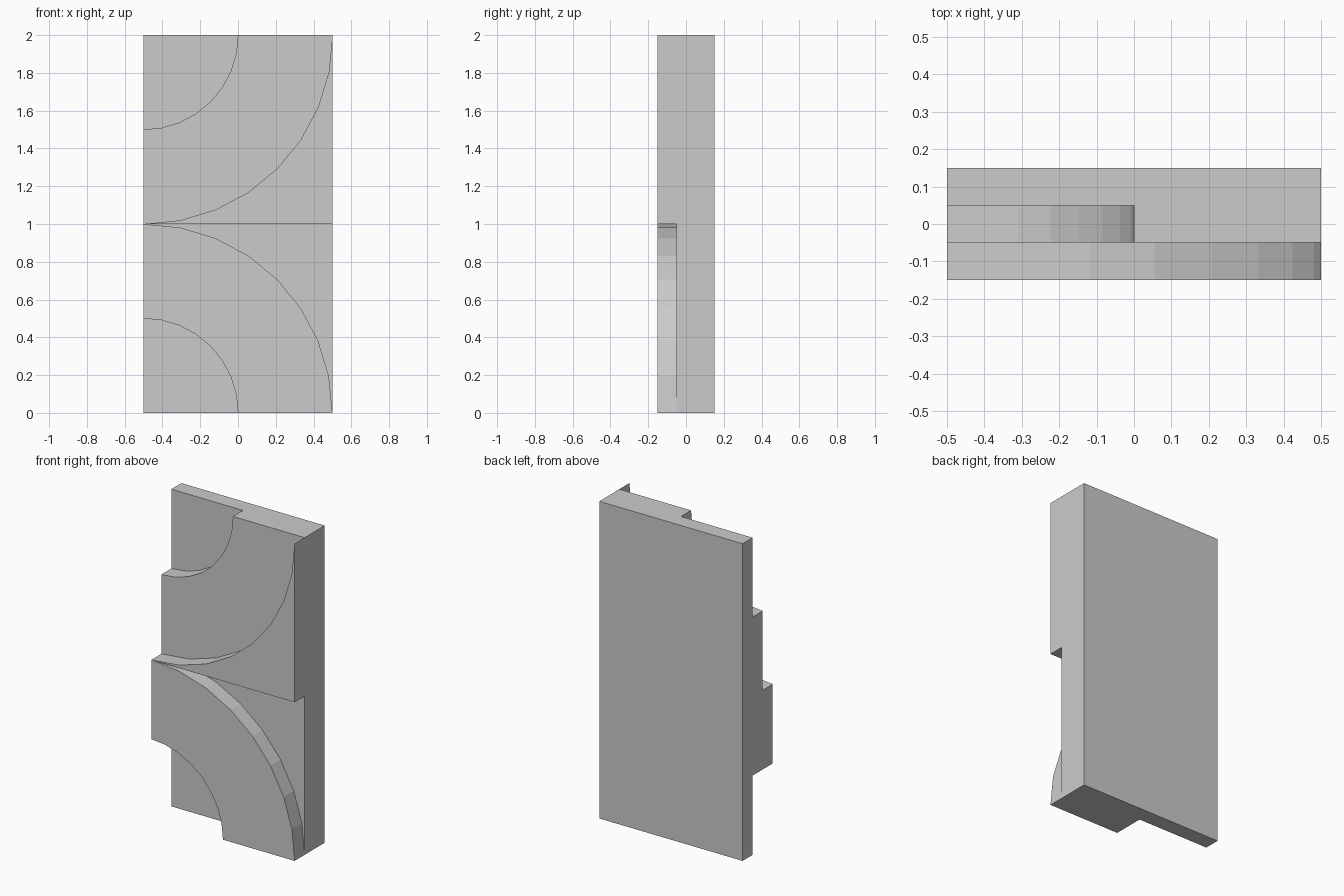
import bpy
import bmesh
import math

if "Cube" in bpy.data.objects:
    bpy.data.objects.remove(bpy.data.objects["Cube"])

BACK, LOW, MID, HIGH = 0.15, 0.05, -0.05, -0.15


def arc(radius, cz, sign):
    """Quarter arc from the left edge of the panel towards +x, 8 flat segments."""
    pts = []
    for i in range(9):
        a = math.radians(90 * i / 8)
        pts.append((round(-0.5 + radius * math.sin(a), 5),
                    round(cz + sign * radius * math.cos(a), 5)))
    return pts


low_in, low_out = arc(0.5, 0, 1), arc(1, 0, 1)
up_in, up_out = arc(0.5, 2, -1), arc(1, 2, -1)

# Regions of the front face (counter-clockwise outline, front depth)
regions = [
    ([(-0.5, 0)] + low_in[::-1], LOW),               # lower inner quarter disc
    (low_in + low_out[::-1], HIGH),                  # lower raised ring
    (low_out + [(0.5, 1)], MID),                     # lower corner
    (up_out + [(0.5, 2)], HIGH),                     # placeholder, replaced below
    (up_out + up_in[::-1], MID),                     # upper ring
    (up_in + [(-0.5, 2)], LOW),                      # upper inner quarter disc
]
# Upper raised corner: arc back to the left tip, then along the z = 1 line
regions[3] = ([(-0.5, 1), (0.5, 1)] + up_out[:0:-1], HIGH)

# Depth on each side of every outline edge
depth_of = {}
for pts, d in regions:
    for p, q in zip(pts, pts[1:] + pts[:1]):
        depth_of[p, q] = d

bm = bmesh.new()


def face(coords):
    bm.faces.new([bm.verts.new(c) for c in coords])


# Front faces at each level, and walls down to the neighbouring level
for pts, d in regions:
    face([(x, d, z) for x, z in pts])
    for p, q in zip(pts, pts[1:] + pts[:1]):
        e = depth_of.get((q, p), BACK)
        if e > d:
            face([(p[0], d, p[1]), (p[0], e, p[1]),
                  (q[0], e, q[1]), (q[0], d, q[1])])

# Flat back
face([(-0.5, BACK, 0), (-0.5, BACK, 2), (0.5, BACK, 2), (0.5, BACK, 0)])

bmesh.ops.remove_doubles(bm, verts=bm.verts, dist=1e-5)
mesh = bpy.data.meshes.new("relief_panel")
bm.to_mesh(mesh)
bm.free()
panel = bpy.data.objects.new("relief_panel", mesh)
bpy.context.collection.objects.link(panel)
